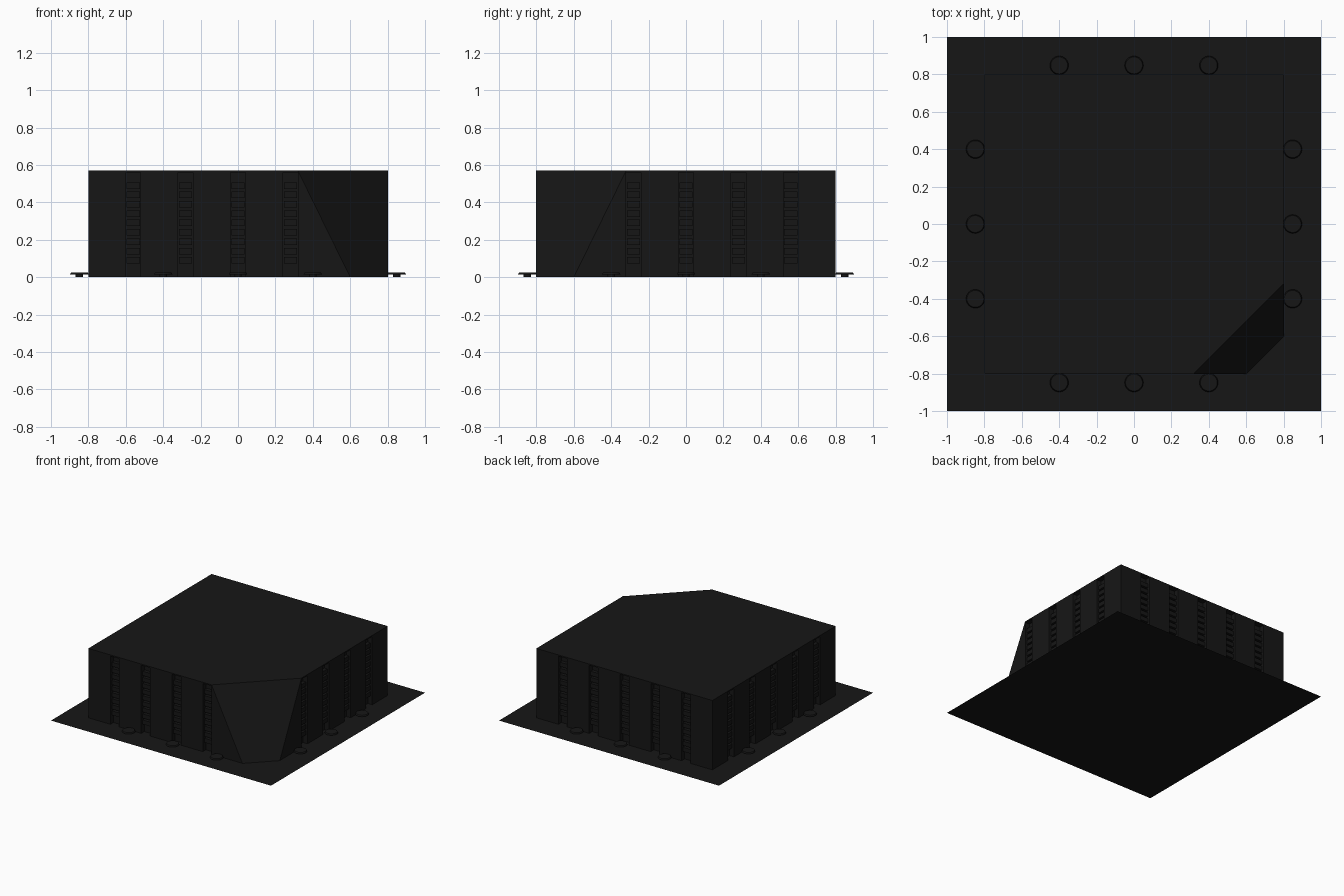
import bpy, bmesh
from math import pi
from mathutils import Matrix, Vector

if "Cube" in bpy.data.objects:
    bpy.data.objects.remove(bpy.data.objects["Cube"])

black = bpy.data.materials.new("black")
black.diffuse_color = (0.008, 0.008, 0.008, 1)
black.use_nodes = True
black.node_tree.nodes["Principled BSDF"].inputs["Base Color"].default_value = black.diffuse_color


def make(name, bm, hide=False):
    bmesh.ops.recalc_face_normals(bm, faces=bm.faces)
    me = bpy.data.meshes.new(name)
    bm.to_mesh(me)
    bm.free()
    ob = bpy.data.objects.new(name, me)
    bpy.context.collection.objects.link(ob)
    me.materials.append(black)
    ob.hide_render = hide
    return ob


def box(bm, center, size, rot=Matrix.Identity(4)):
    m = rot @ Matrix.Translation(center) @ Matrix.Diagonal((*size, 1))
    bmesh.ops.create_cube(bm, size=1, matrix=m)


H, W, DEPTH = 0.57, 0.8, 0.04

# flat ground plate
bm = bmesh.new()
bmesh.ops.create_grid(bm, x_segments=1, y_segments=1, size=1)
make("base_plate", bm)

# building block with one sloped, cut-off corner
bm = bmesh.new()


def ring(c, z):
    pts = [(-W, -W), (c, -W), (W, -c), (W, W), (-W, W)]
    return [bm.verts.new((x, y, z)) for x, y in pts]


low, high = ring(0.6, 0), ring(0.32, H)
bm.faces.new(low[::-1])
bm.faces.new(high)
for i in range(5):
    j = (i + 1) % 5
    bm.faces.new((low[i], low[j], high[j], high[i]))
building = make("building", bm)

# window slots on the four walls, each holding a stack of slats
cut, slats = bmesh.new(), bmesh.new()
for k in range(4):
    rot = Matrix.Rotation(k * pi / 2, 4, 'Z')
    for x in (-0.56, -0.28, 0, 0.28, 0.56):
        # the sloped corner takes the place of one slot on two walls
        if (k == 0 and x > 0.5) or (k == 1 and x < -0.5):
            continue
        box(cut, (x, -W, 0.275), (0.08, 2 * DEPTH, 0.57), rot)
        for i in range(9):
            box(slats, (x, -W + 0.027, 0.09 + 0.05 * i), (0.07, 0.03, 0.035), rot)
cutter = make("slot_cutter", cut, hide=True)
make("window_slats", slats)

mod = building.modifiers.new("slots", 'BOOLEAN')
mod.operation = 'DIFFERENCE'
mod.solver = 'EXACT'
mod.object = cutter
bpy.context.view_layer.objects.active = building
bpy.ops.object.modifier_apply(modifier="slots")
bpy.data.objects.remove(cutter)

# smooth panel closing the sloped corner
bm = bmesh.new()
out = Vector((0.001, -0.001, 0))
bm.faces.new([bm.verts.new(Vector(p) + out) for p in
              ((0.6, -W, 0), (W, -0.6, 0), (W, -0.32, H), (0.32, -W, H))])
make("corner_panel", bm)

# low round lamps around the building: stem and wide cap
bm = bmesh.new()
for k in range(4):
    rot = Matrix.Rotation(k * pi / 2, 4, 'Z')
    for x in (-0.4, 0, 0.4):
        for r1, r2, z0, z1 in ((0.02, 0.02, 0, 0.015), (0.05, 0.045, 0.014, 0.024)):
            m = rot @ Matrix.Translation((x, -0.848, (z0 + z1) / 2))
            bmesh.ops.create_cone(bm, cap_ends=True, segments=32, radius1=r1,
                                  radius2=r2, depth=z1 - z0, matrix=m)
make("ground_lamps", bm)
